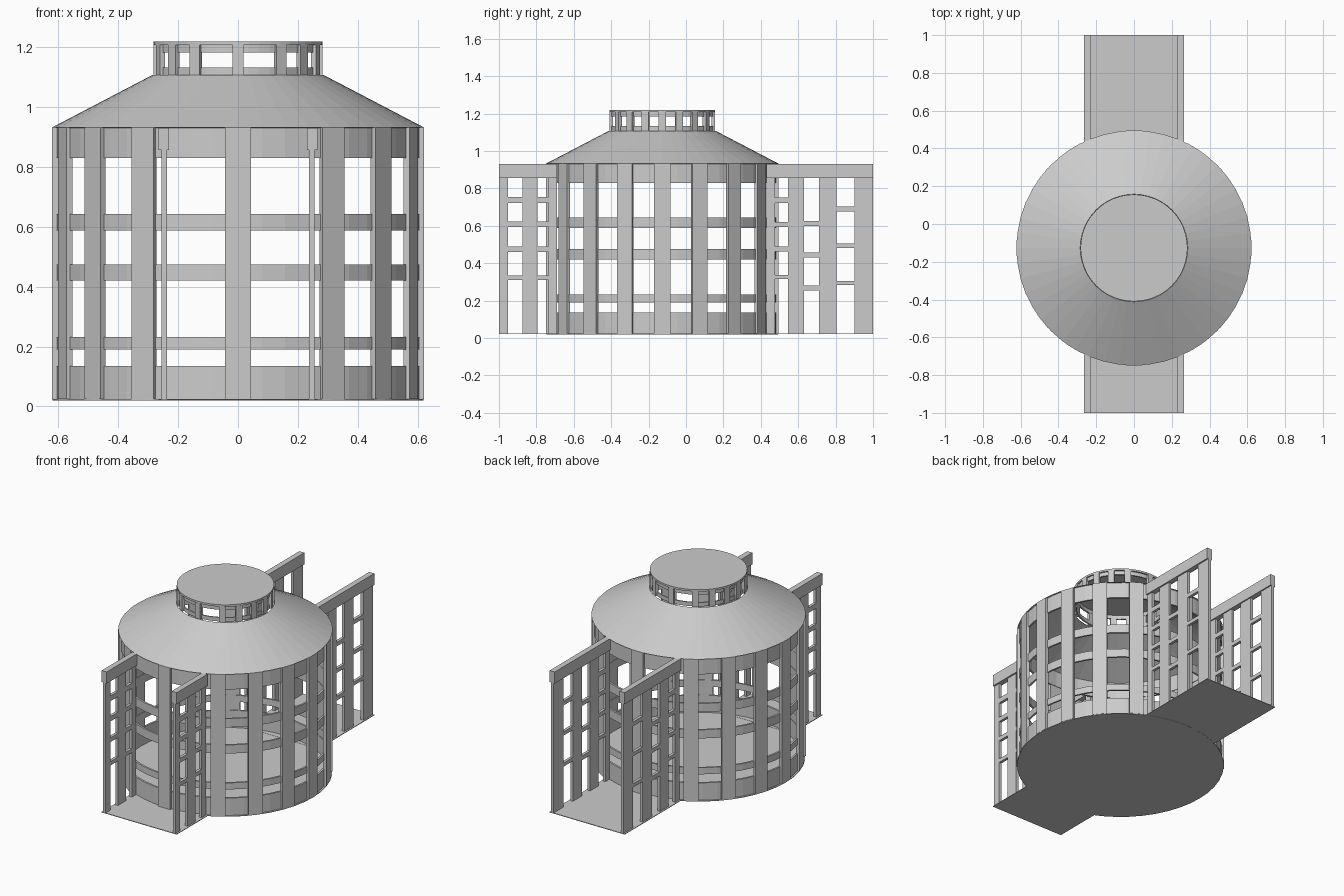
import bpy, bmesh, math
from mathutils import Matrix, Vector

if "Cube" in bpy.data.objects:
    bpy.data.objects.remove(bpy.data.objects["Cube"])

CY = -0.127          # centre of the round hall
SEG = 48
BASE = 0.024

grey = bpy.data.materials.new("plain_grey")
grey.diffuse_color = (0.6, 0.6, 0.6, 1)
grey.use_nodes = True
grey.node_tree.nodes["Principled BSDF"].inputs["Base Color"].default_value = grey.diffuse_color


def finish(name, bm):
    bmesh.ops.recalc_face_normals(bm, faces=bm.faces)
    me = bpy.data.meshes.new(name)
    bm.to_mesh(me)
    bm.free()
    me.materials.append(grey)
    ob = bpy.data.objects.new(name, me)
    bpy.context.collection.objects.link(ob)
    return ob


def box(bm, x0, x1, y0, y1, z0, z1, turn=None):
    m = Matrix.Translation(((x0 + x1) / 2, (y0 + y1) / 2, (z0 + z1) / 2))
    m = m @ Matrix.Diagonal((x1 - x0, y1 - y0, z1 - z0, 1))
    bmesh.ops.create_cube(bm, size=1, matrix=(turn @ m) if turn else m)


def lathe(bm, profile):
    """Spin a closed (radius, z) profile round the hall axis."""
    rings = []
    for i in range(SEG):
        a = 2 * math.pi * i / SEG
        rings.append([bm.verts.new((r * math.cos(a), CY + r * math.sin(a), z)) for r, z in profile])
    n = len(profile)
    for i in range(SEG):
        p, q = rings[i], rings[(i + 1) % SEG]
        for j in range(n):
            k = (j + 1) % n
            bm.faces.new((p[j], q[j], q[k], p[k]))


def bands(name, r0, r1, heights):
    bm = bmesh.new()
    for z0, z1 in heights:
        lathe(bm, [(r0, z0), (r1, z0), (r1, z1), (r0, z1)])
    return finish(name, bm)


def disc(name, r, z0, z1):
    bm = bmesh.new()
    bmesh.ops.create_cone(bm, cap_ends=True, segments=SEG, radius1=r, radius2=r, depth=z1 - z0,
                          matrix=Matrix.Translation((0, CY, (z0 + z1) / 2)))
    return finish(name, bm)


# column directions, measured from the front; wider gaps beside front and back
QUARTER = [31, 51.5, 71]
ANGLES = [0, 90, 180, 270] + [s for a in QUARTER for s in (a, -a, 180 - a, 180 + a)]


def columns(name, r0, r1, width, z0, z1):
    bm = bmesh.new()
    for a in ANGLES:
        turn = Matrix.Translation((0, CY, 0)) @ Matrix.Rotation(math.radians(a), 4, 'Z')
        box(bm, -width / 2, width / 2, -r1, -r0, z0, z1, turn)
    return finish(name, bm)


# round hall
disc("hall_floor", 0.62, BASE - 0.004, BASE)
bands("hall_bands", 0.598, 0.610,
      [(BASE, 0.135), (0.19, 0.232), (0.42, 0.475), (0.588, 0.643), (0.83, 0.932)])
columns("hall_columns", 0.600, 0.621, 0.086, BASE, 0.932)

# sloping roof, open in the middle
bm = bmesh.new()
lathe(bm, [(0.622, 0.932), (0.285, 1.108), (0.283, 1.103), (0.612, 0.931)])
finish("sloping_roof", bm)

# lantern on top
bands("lantern_bands", 0.264, 0.273, [(1.108, 1.133), (1.183, 1.208)])
columns("lantern_columns", 0.264, 0.283, 0.038, 1.108, 1.208)
disc("lantern_cap", 0.283, 1.208, 1.22)

# wing walls: (y range of opening, crossbars in it)
FRONT_BARS = [(0.31, 0.335), (0.46, 0.488), (0.593, 0.622), (0.722, 0.755)]
FRONT = [(-0.952, -0.875, FRONT_BARS), (-0.795, -0.735, FRONT_BARS)]
BACK = [(0.475, 0.545, [(0.315, 0.338), (0.462, 0.488), (0.593, 0.62), (0.722, 0.752)]),
        (0.63, 0.712, [(0.253, 0.28), (0.43, 0.456), (0.6, 0.626)]),
        (0.805, 0.902, [(0.283, 0.306), (0.482, 0.506), (0.675, 0.702)])]


def wing_wall(name, y0, y1, bays, side):
    bm = bmesh.new()
    a, b = sorted((side * 0.238, side * 0.256))
    start = y0
    for o0, o1, bars in bays:
        box(bm, a, b, start, o0, BASE, 0.86)
        for z0, z1 in bars:
            box(bm, a, b, o0, o1, z0, z1)
        start = o1
    box(bm, a, b, start, y1, BASE, 0.86)
    # top beam
    a, b = sorted((side * 0.23, side * 0.266))
    box(bm, a, b, y0, y1, 0.856, 0.93)
    return finish(name, bm)


for side, label in ((-1, "left"), (1, "right")):
    wing_wall("front_wing_wall_" + label, -1, -0.69, FRONT, side)
    wing_wall("back_wing_wall_" + label, 0.43, 1, BACK, side)

# wing floors
for name, y0, y1 in (("front_wing_floor", -1, -0.69), ("back_wing_floor", 0.43, 1)):
    bm = bmesh.new()
    box(bm, -0.266, 0.266, y0, y1, BASE - 0.003, BASE + 0.001)
    finish(name, bm)
